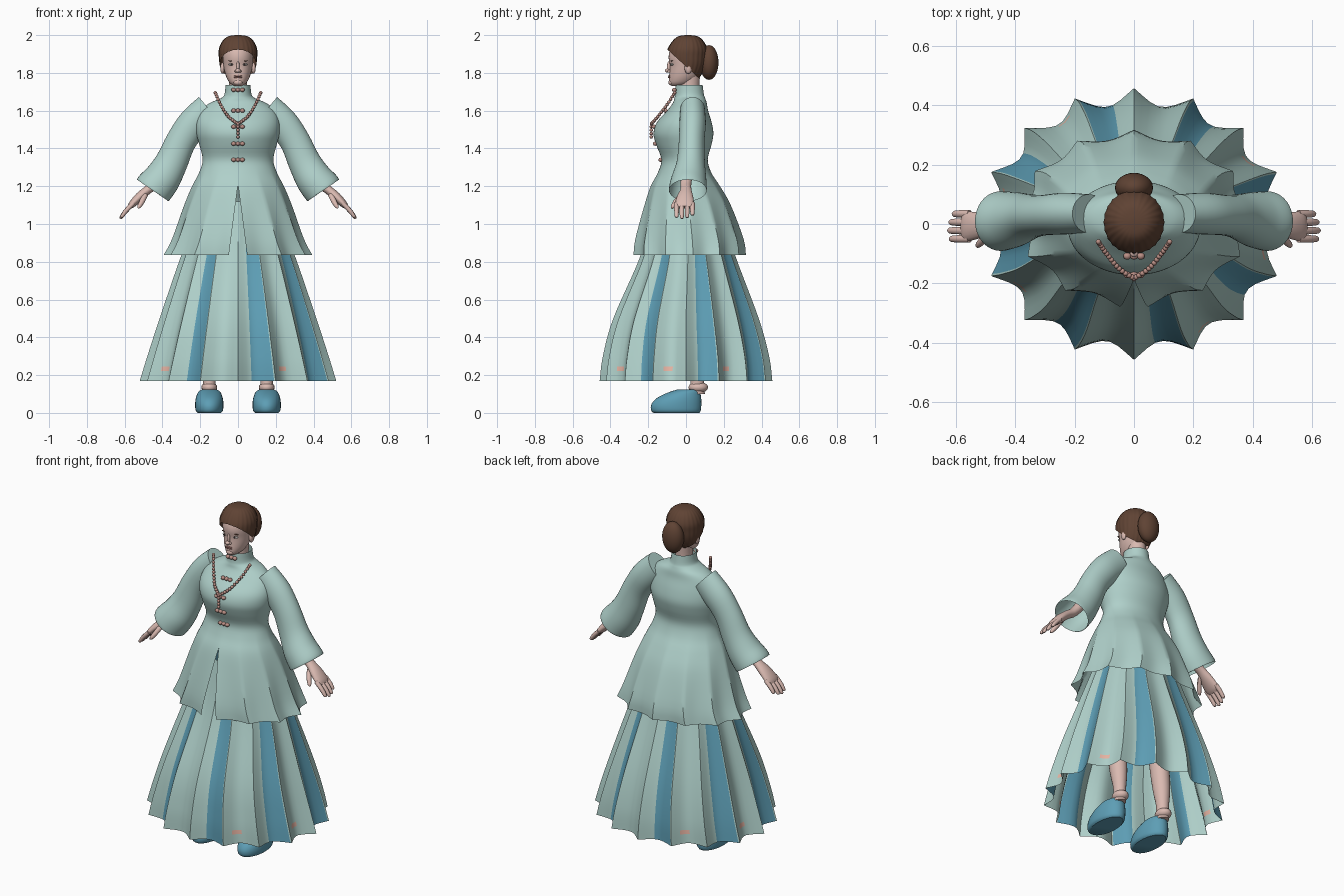
import bpy, bmesh, math
from mathutils import Vector

cube = bpy.data.objects.get("Cube")
if cube:
    bpy.data.objects.remove(cube, do_unlink=True)


def material(name, r, g, b):
    m = bpy.data.materials.new(name)
    m.use_nodes = True
    m.diffuse_color = (r, g, b, 1)
    m.node_tree.nodes["Principled BSDF"].inputs["Base Color"].default_value = (r, g, b, 1)
    return m


CLOTH = material("pale teal cloth", .43, .63, .59)
BLUE = material("blue cloth", .11, .34, .46)
SKIN = material("skin", .70, .49, .44)
HAIR = material("brown hair", .115, .056, .034)
BEAD = material("rose beads", .50, .28, .24)
PINK = material("pink trim", .80, .46, .37)
LIP = material("lips", .42, .20, .18)
EYE = material("eye white", .55, .53, .50)
DARK = material("dark iris", .03, .02, .02)


def finish(bm, name, mats, angle=40):
    bmesh.ops.recalc_face_normals(bm, faces=bm.faces)
    mesh = bpy.data.meshes.new(name)
    bm.to_mesh(mesh)
    bm.free()
    for m in mats:
        mesh.materials.append(m)
    mesh.shade_smooth()
    mesh.set_sharp_from_angle(angle=math.radians(angle))
    ob = bpy.data.objects.new(name, mesh)
    bpy.context.collection.objects.link(ob)
    return ob


def spline(rows, steps):
    """Smooth the rows of a profile with a Catmull-Rom curve."""
    out = []
    for i in range(len(rows) - 1):
        quad = [rows[max(i - 1, 0)], rows[i], rows[i + 1], rows[min(i + 2, len(rows) - 1)]]
        for s in range(steps):
            t = s / steps
            out.append([.5 * (2 * b + (c - a) * t + (2 * a - 5 * b + 4 * c - d) * t * t
                              + (3 * b - a - 3 * c + d) * t ** 3) for a, b, c, d in zip(*quad)])
    return out + [list(rows[-1])]


def ring(z, front, back, rx, fractions, pleats=0, depth=0, gap=0):
    """Oval ring starting at the front; pleats are sharp ridges outward."""
    pts = []
    for f in fractions:
        a = -math.pi / 2 + gap + f * 2 * (math.pi - gap)
        r = 1 - depth * abs(math.sin(pleats * f * math.pi))
        pts.append(Vector((rx * r * math.cos(a),
                           (front + back) / 2 + (back - front) / 2 * r * math.sin(a), z)))
    return pts


def loft(rings, closed=True, caps=(False, False), paint=None):
    bm = bmesh.new()
    grid = [[bm.verts.new(p) for p in r] for r in rings]
    n = len(grid[0])
    for i in range(len(grid) - 1):
        for j in range(n if closed else n - 1):
            k = (j + 1) % n
            face = bm.faces.new((grid[i][j], grid[i][k], grid[i + 1][k], grid[i + 1][j]))
            if paint:
                face.material_index = paint(i, j)
    for wanted, loop in zip(caps, (grid[0], grid[-1])):
        if wanted:
            bm.faces.new(loop)
    return bm


def around(n):
    return [i / n for i in range(n)]


def stack(name, rows, mat, n=32, steps=3, shift=0, caps=(True, True)):
    """Loft of oval rings given as (z, front, back, half width)."""
    bm = loft([ring(*r, around(n)) for r in spline(rows, steps)], caps=caps)
    bmesh.ops.translate(bm, verts=bm.verts, vec=(shift, 0, 0))
    return finish(bm, name, [mat])


def tube(name, rows, mat, side=1, n=20, steps=3, caps=(True, True)):
    """Limb along rows of (x, y, z, thickness, depth)."""
    rows = spline(rows, steps)
    rings = []
    for i, (x, y, z, a, b) in enumerate(rows):
        p, q = rows[max(i - 1, 0)], rows[min(i + 1, len(rows) - 1)]
        across = Vector((p[2] - q[2], 0, q[0] - p[0])).normalized() * a
        loop = []
        for f in around(n):
            t = f * 2 * math.pi
            v = Vector((x, y + b * math.sin(t), z)) + across * math.cos(t)
            v.x *= side
            loop.append(v)
        rings.append(loop)
    return finish(loft(rings, caps=caps), name, [mat])


def balls(name, centres, size, mat, seg=12):
    bm = bmesh.new()
    for c in centres:
        new = bmesh.ops.create_uvsphere(bm, u_segments=seg, v_segments=seg // 2 + 2, radius=1)["verts"]
        bmesh.ops.scale(bm, verts=new, vec=size)
        bmesh.ops.translate(bm, verts=new, vec=c)
    return finish(bm, name, [mat], 80)


# Pleated skirt with blue panels and small pink trims
SPOTS = (0, .12, .25, .4, .55, .7, .85, .97)
skirt_rows = spline([(1.12, -.16, .17, .19), (.835, -.24, .26, .30), (.5, -.385, .385, .415),
                     (.3, -.44, .44, .48), (.17, -.457, .457, .52)], 6)
skirt_fr = [(k + s) / 16 for k in range(16) for s in SPOTS]


def skirt_paint(i, j):
    pleat, spot = divmod(j, len(SPOTS))
    if pleat % 2 == 0:
        return 1 if 3 <= spot < 7 else 0
    return 2 if i == 20 and 2 <= spot < 4 and pleat not in (7, 15) else 0


skirt = loft([ring(*r, skirt_fr, 16, .04 + .085 * (1.12 - r[0])) for r in skirt_rows], paint=skirt_paint)
finish(skirt, "skirt", [CLOTH, BLUE, PINK])

# Fitted jacket with high collar, flared hem and front slit
jacket_rows = spline([(1.735, -.055, .088, .066), (1.685, -.058, .095, .072), (1.665, -.062, .102, .092),
                      (1.64, -.07, .11, .15), (1.6, -.10, .117, .197), (1.54, -.153, .135, .22),
                      (1.48, -.172, .145, .22), (1.42, -.158, .135, .205), (1.34, -.13, .115, .187),
                      (1.27, -.15, .135, .207), (1.2, -.187, .18, .243), (1.1, -.22, .237, .285),
                      (.92, -.27, .305, .35), (.835, -.28, .317, .395)], 4)
jacket_fr = [i / 120 for i in range(121)]
jacket_rings = []
for row in jacket_rows:
    fall = max(0, 1.3 - row[0])
    gap = max(0, 1.21 - row[0]) * .13 / row[3]
    jacket_rings.append(ring(*row, jacket_fr, 12, fall * .2, gap))
jacket = loft(jacket_rings, closed=False)
bmesh.ops.remove_doubles(jacket, verts=jacket.verts, dist=.0002)
finish(jacket, "jacket", [CLOTH])

# Head, neck and hair
head_rows = [(1.73, -.075, -.01, .02), (1.745, -.088, .03, .042), (1.77, -.09, .06, .058),
             (1.80, -.088, .08, .069), (1.84, -.086, .095, .077), (1.88, -.092, .10, .081),
             (1.92, -.085, .10, .08), (1.96, -.06, .08, .062), (1.985, -.03, .05, .032)]
stack("head", head_rows, SKIN)
stack("neck", [(1.64, -.035, .07, .05), (1.72, -.035, .07, .046), (1.8, -.03, .075, .05)], SKIN)
hair_rows = [(z + .008, f - .012, b + .013, w + .021) for z, f, b, w in head_rows]
hair_rows.append((2.0, -.002, .022, .012))
hair = loft([ring(*r, around(96), 24, .025) for r in spline(hair_rows, 4)], caps=(False, True))
bmesh.ops.bisect_plane(hair, geom=hair.verts[:] + hair.edges[:] + hair.faces[:], dist=.0001,
                       plane_co=(0, -.10, 1.925), plane_no=(0, .155, .17), clear_inner=True)
finish(hair, "hair", [HAIR], 60)
balls("hair_bun", [(0, .122, 1.855)], (.064, .05, .092), HAIR, 28)

# Face
balls("nose_bridge", [(0, -.089, 1.832)], (.009, .012, .03), SKIN)
balls("nose_tip", [(0, -.098, 1.812)], (.014, .014, .011), SKIN)
balls("nostrils", [(s * .011, -.09, 1.808) for s in (1, -1)], (.008, .01, .007), SKIN)
balls("lips", [(0, -.089, 1.783), (0, -.088, 1.776)], (.022, .007, .0045), LIP)
balls("chin", [(0, -.078, 1.75)], (.024, .016, .016), SKIN)
balls("eyes", [(s * .034, -.072, 1.845) for s in (1, -1)], (.016, .011, .007), EYE)
balls("irises", [(s * .034, -.079, 1.845) for s in (1, -1)], (.006, .005, .006), DARK)
balls("eyebrows", [(s * .035, -.075, 1.864) for s in (1, -1)], (.019, .008, .003), HAIR)
balls("ears", [(s * .082, .012, 1.825) for s in (1, -1)], (.012, .02, .03), SKIN)

# Necklace with hanging strand, and button triplets
half = spline([(.12, -.06, 1.695), (.092, -.10, 1.632), (.05, -.15, 1.568), (0, -.183, 1.53)], 5)
beads = half + [(-x, y, z) for x, y, z in half[:-1]]
beads += [(0, -.184, 1.515 - i * .018) for i in range(4)]
balls("necklace", beads, (.009, .009, .009), BEAD)
buttons = [(x, y, z) for y, z in ((-.062, 1.71), (-.108, 1.6), (-.17, 1.515), (-.163, 1.425), (-.134, 1.34))
           for x in (-.023, 0, .023)]
balls("buttons", buttons, (.013, .012, .011), BEAD)

for side, word in ((1, "left"), (-1, "right")):
    # Bell sleeve
    tube(word + "_sleeve", [(.152, .035, 1.607, .085, .065), (.235, .035, 1.532, .084, .07),
                            (.302, .03, 1.437, .08, .068), (.352, .025, 1.327, .086, .075),
                            (.40, .015, 1.243, .097, .092), (.443, .01, 1.19, .103, .10),
                            (.452, .01, 1.178, .10, .099)], CLOTH, side, 36, 4, (True, False))
    # Forearm, palm, fingers and thumb
    tube(word + "_hand", [(.32, .02, 1.36, .035, .035), (.42, 0, 1.225, .026, .03), (.475, 0, 1.183, .023, .029),
                          (.52, -.005, 1.145, .024, .043), (.56, -.008, 1.105, .019, .05),
                          (.575, -.008, 1.088, .011, .044)], SKIN, side)
    for i, (label, reach) in enumerate((("little", .78), ("ring", .94), ("middle", 1), ("index", .92))):
        y = .034 - i * .028
        tube(f"{word}_{label}_finger", [(.553, y, 1.11, .012, .013), (.553 + .04 * reach, y, 1.11 - .04 * reach, .012, .013),
                                        (.553 + .066 * reach, y, 1.11 - .075 * reach, .009, .010),
                                        (.553 + .07 * reach, y, 1.11 - .082 * reach, .004, .004)], SKIN, side, 10)
    tube(word + "_thumb", [(.488, -.02, 1.16, .014, .016), (.505, -.05, 1.125, .014, .015),
                           (.522, -.068, 1.095, .011, .012), (.53, -.073, 1.083, .004, .005)], SKIN, side, 10)
    # Leg, raised heel and slipper
    x = side * .152
    stack(word + "_leg", [(.1, .01, .10, .034), (.18, .025, .095, .034), (.3, .0, .10, .047),
                          (.5, -.03, .09, .055), (.9, -.06, .09, .075)], SKIN, 20, 3, x)
    balls(word + "_heel", [(x, .065, .135)], (.042, .052, .03), SKIN, 16)
    stack(word + "_shoe", [(0, -.172, .07, .062), (.012, -.184, .078, .072), (.04, -.185, .081, .075),
                           (.07, -.165, .081, .073), (.095, -.125, .078, .066), (.115, -.075, .072, .055),
                           (.125, -.04, .06, .035)], BLUE, 28, 3, x)
